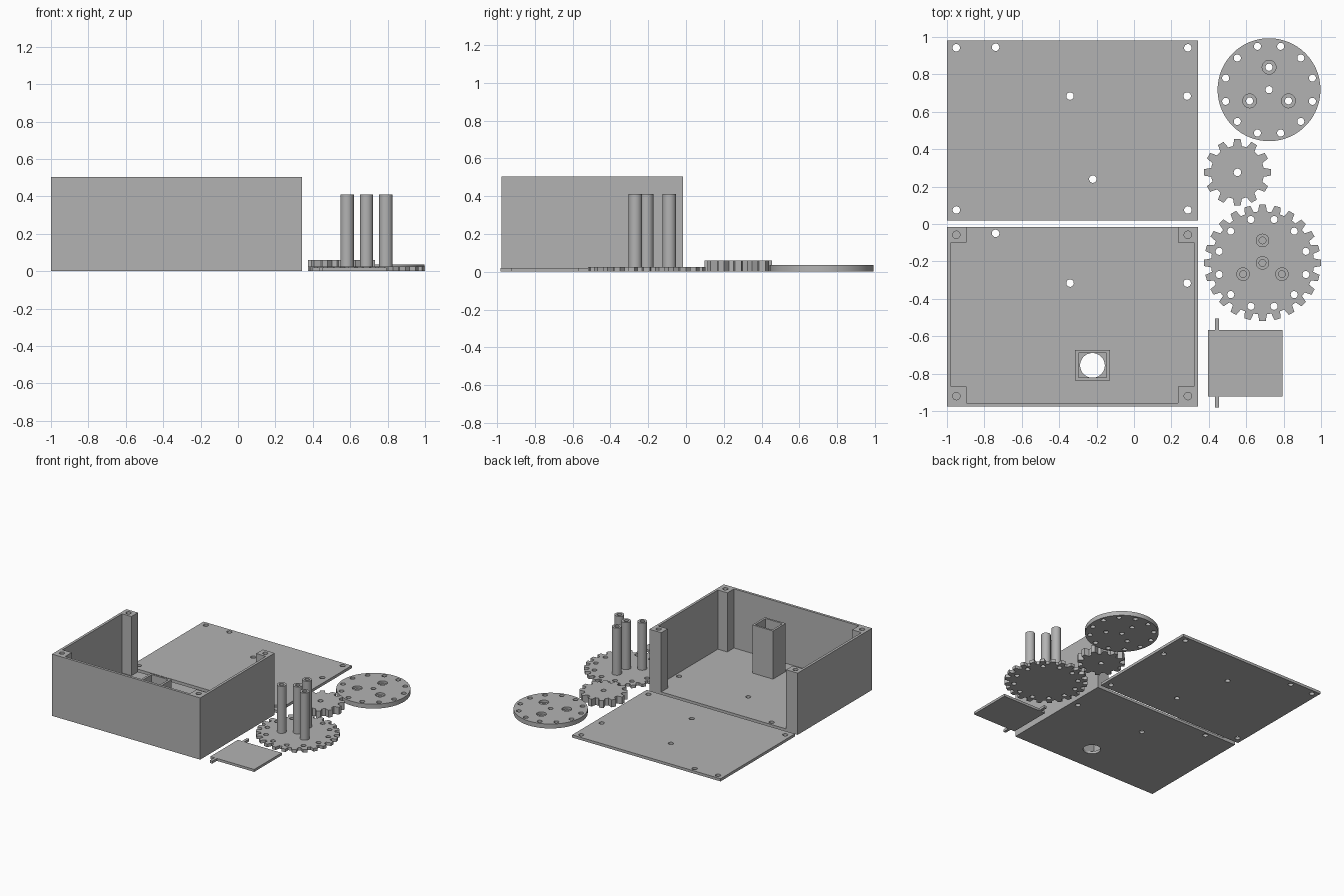
import bpy, bmesh
from math import sin, cos, pi, radians, asin

default = bpy.data.objects.get("Cube")
if default:
    bpy.data.objects.remove(default, do_unlink=True)

grey = bpy.data.materials.new("plain grey")
grey.use_nodes = True
grey.diffuse_color = (0.45, 0.45, 0.45, 1)
grey.node_tree.nodes["Principled BSDF"].inputs["Base Color"].default_value = grey.diffuse_color


def circle(x, y, r, n=32):
    return [(x + r * cos(2 * pi * i / n), y + r * sin(2 * pi * i / n)) for i in range(n)]


def rect(x0, x1, y0, y1):
    return [(x0, y0), (x1, y0), (x1, y1), (x0, y1)]


def ring(x, y, r, count, start):
    angles = [radians(start + 360 * i / count) for i in range(count)]
    return [(x + r * cos(a), y + r * sin(a)) for a in angles]


def prisms(name, outlines, z0, z1):
    """Extrude one or more plan outlines from z0 to z1 into one object."""
    bm = bmesh.new()
    for outline in outlines:
        face = bm.faces.new([bm.verts.new((x, y, z0)) for x, y in outline])
        top = bmesh.ops.extrude_face_region(bm, geom=[face])["geom"]
        verts = [v for v in top if isinstance(v, bmesh.types.BMVert)]
        bmesh.ops.translate(bm, verts=verts, vec=(0, 0, z1 - z0))
    bmesh.ops.recalc_face_normals(bm, faces=bm.faces)
    mesh = bpy.data.meshes.new(name)
    bm.to_mesh(mesh)
    bm.free()
    mesh.materials.append(grey)
    obj = bpy.data.objects.new(name, mesh)
    bpy.context.collection.objects.link(obj)
    return obj


def cut(obj, outlines, z0, z1):
    """Subtract extruded outlines from an object and bake the result."""
    cutter = prisms("cutter", outlines, z0, z1)
    cutter.hide_render = True
    mod = obj.modifiers.new("cut", "BOOLEAN")
    mod.operation, mod.solver, mod.object = "DIFFERENCE", "EXACT", cutter
    graph = bpy.context.evaluated_depsgraph_get()
    graph.update()
    baked = bpy.data.meshes.new_from_object(obj.evaluated_get(graph))
    obj.modifiers.clear()
    obj.data = baked
    bpy.data.objects.remove(cutter, do_unlink=True)


def gear_outline(x, y, root, teeth):
    tip, pts = root + 0.037, []
    base_half, tip_half = asin(0.024 / root), asin(0.017 / tip)
    for i in range(teeth):
        a, step = 2 * pi * i / teeth, pi / teeth
        for r, off in ((root, -base_half), (tip, -tip_half), (tip, tip_half),
                       (root, base_half), (root, step)):
            pts.append((x + r * cos(a + off), y + r * sin(a + off)))
    return pts


def holes(points, r=0.02):
    return [circle(x, y, r, 24) for x, y in points]


LEFT, RIGHT = -1.0, 0.342
corner_x = (-0.95, 0.288)

# Flat lid with screw and fixing holes
lid = prisms("lid", [rect(LEFT, RIGHT, 0.02, 0.982)], 0, 0.022)
lid_points = [(x, y) for x in corner_x for y in (0.075, 0.942)]
lid_points += [(-0.74, 0.945), (-0.342, 0.684), (0.284, 0.684), (-0.22, 0.24)]
cut(lid, holes(lid_points), -0.1, 0.1)

# Open-backed box with four corner posts left standing around the cavity
box = prisms("box", [rect(LEFT, RIGHT, -0.977, -0.015)], 0, 0.505)
wall_l, wall_r, post_l, post_r = -0.979, 0.321, -0.895, 0.235
wall_f, post_f, post_b, outside = -0.956, -0.87, -0.1, 0.1
cavity = [(post_l, outside), (post_l, post_b), (wall_l, post_b), (wall_l, post_f),
          (post_l, post_f), (post_l, wall_f), (post_r, wall_f), (post_r, post_f),
          (wall_r, post_f), (wall_r, post_b), (post_r, post_b), (post_r, outside)]
cut(box, [cavity], 0.021, 0.7)
cut(box, holes([(x, y) for x in corner_x for y in (-0.92, -0.058)]), 0.4, 0.7)
cut(box, holes([(-0.74, -0.05), (-0.342, -0.316), (0.284, -0.316)])
    + [circle(-0.222, -0.756, 0.066, 48)], -0.1, 0.1)

# Square tube standing over the large floor hole
tube = prisms("square_tube", [rect(-0.316, -0.128, -0.838, -0.674)], 0.021, 0.415)
cut(tube, [rect(-0.298, -0.146, -0.822, -0.69)], -0.1, 0.6)

# Round disc with counterbored holes
dx, dy = 0.722, 0.718
disc = prisms("disc", [circle(dx, dy, 0.275, 96)], 0, 0.036)
cut(disc, holes(ring(dx, dy, 0.24, 12, 15) + ring(dx, dy, 0.12, 3, 90) + [(dx, dy)], 0.019),
    -0.1, 0.1)
cut(disc, holes(ring(dx, dy, 0.12, 3, 90), 0.037), 0.018, 0.1)

# Small gear
sx, sy = 0.553, 0.276
small_gear = prisms("small_gear", [gear_outline(sx, sy, 0.142, 12)], 0, 0.06)
cut(small_gear, holes([(sx, sy)]), -0.1, 0.2)

# Large gear with rim holes
gx, gy = 0.687, -0.208
large_gear = prisms("large_gear", [gear_outline(gx, gy, 0.275, 24)], 0, 0.025)
cut(large_gear, holes(ring(gx, gy, 0.24, 12, 15), 0.019), -0.1, 0.1)

# Four hollow-topped pillars on the large gear
pillars = []
for i, (x, y) in enumerate(ring(gx, gy, 0.12, 3, 90) + [(gx, gy)]):
    pillar = prisms(f"pillar_{i + 1}", [circle(x, y, 0.036, 40)], 0.025, 0.41)
    cut(pillar, holes([(x, y)], 0.018), 0.2, 0.6)
    pillars.append(pillar)

# Hinged flap: plate with a pivot pin at each end
prisms("flap", [rect(0.396, 0.793, -0.923, -0.567)], 0, 0.02)
for side, y0, y1 in (("front", -0.982, -0.923), ("back", -0.567, -0.505)):
    prisms(f"{side}_pin", [rect(0.433, 0.455, y0, y1)], 0, 0.02)

# Smooth the round walls, keep the edges sharp
bpy.ops.object.select_all(action="DESELECT")
for obj in [lid, box, disc, small_gear, large_gear] + pillars:
    obj.select_set(True)
    bpy.context.view_layer.objects.active = obj
bpy.ops.object.shade_smooth_by_angle(angle=radians(20))
